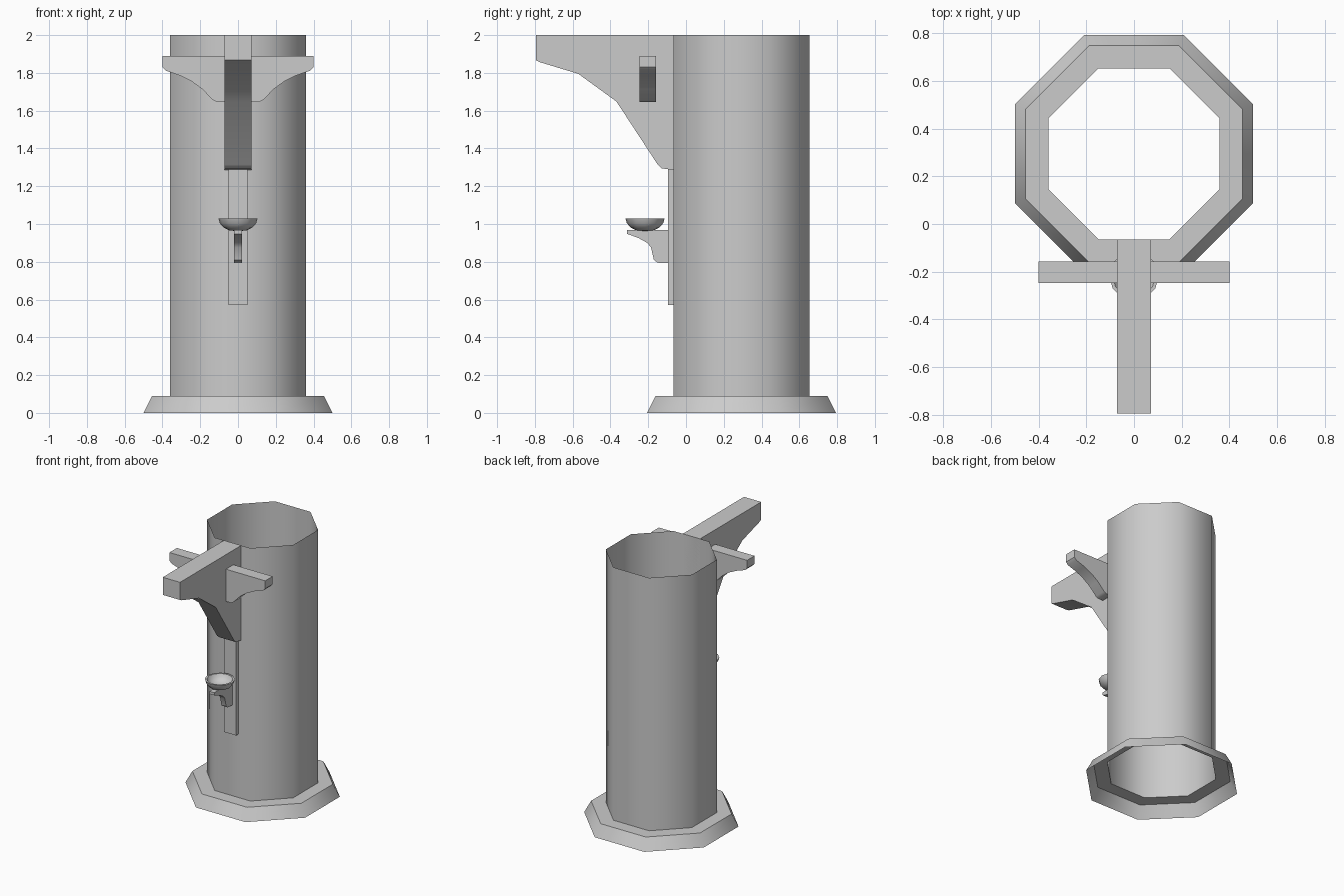
import bpy, bmesh, math

if "Cube" in bpy.data.objects:
    bpy.data.objects.remove(bpy.data.objects["Cube"])

CY = 0.294  # column centre in y


def finish(name, bm, angle):
    bmesh.ops.recalc_face_normals(bm, faces=bm.faces)
    me = bpy.data.meshes.new(name)
    bm.to_mesh(me)
    bm.free()
    ob = bpy.data.objects.new(name, me)
    bpy.context.collection.objects.link(ob)
    bpy.ops.object.select_all(action='DESELECT')
    ob.select_set(True)
    bpy.context.view_layer.objects.active = ob
    bpy.ops.object.shade_smooth_by_angle(angle=math.radians(angle))
    return ob


def lathe(name, profile, n, cy, phase=0.0, angle=50):
    """Rings of (radius, z) joined into an open shell; radius 0 closes to a point."""
    bm = bmesh.new()
    rings = []
    for r, z in profile:
        if r == 0:
            rings.append([bm.verts.new((0, cy, z))] * n)
        else:
            rings.append([bm.verts.new((r * math.cos(phase + 2 * math.pi * i / n),
                                        cy + r * math.sin(phase + 2 * math.pi * i / n), z))
                          for i in range(n)])
    for a, b in zip(rings, rings[1:]):
        for i in range(n):
            j = (i + 1) % n
            bm.faces.new(list(dict.fromkeys((a[i], a[j], b[j], b[i]))))
    return finish(name, bm, angle)


def extrude(name, pts, lo, hi, axis, angle=40):
    """Closed profile pushed along x (points are y,z) or along y (points are x,z)."""
    bm = bmesh.new()
    def place(p, d):
        return (d, p[0], p[1]) if axis == 'x' else (p[0], d, p[1])
    f = bm.faces.new([bm.verts.new(place(p, lo)) for p in pts])
    geo = bmesh.ops.extrude_face_region(bm, geom=[f])['geom']
    move = place((0, 0), hi - lo)
    bmesh.ops.translate(bm, vec=move, verts=[v for v in geo if isinstance(v, bmesh.types.BMVert)])
    return finish(name, bm, angle)


# Octagonal column and flared foot, both open shells (sizes are flat-to-centre)
k = 1 / math.cos(math.pi / 8)
lathe('column', [(0.359 * k, 0.09), (0.359 * k, 2.0)], 8, CY, math.pi / 8)
lathe('foot_skirt', [(0.5 * k, 0.0), (0.455 * k, 0.09), (0.359 * k, 0.09)], 8, CY, math.pi / 8)

# Long beam pointing forward
extrude('front_beam', [(-0.065, 2.0), (-0.795, 2.0), (-0.795, 1.867), (-0.775, 1.857),
                       (-0.57, 1.795), (-0.368, 1.648), (-0.15, 1.315), (-0.13, 1.295),
                       (-0.065, 1.285)], -0.072, 0.072, 'x')

# Cross arm, mirrored half profile
half = [(0.4, 1.89), (0.4, 1.83), (0.383, 1.812), (0.31, 1.787), (0.25, 1.758),
        (0.19, 1.715), (0.135, 1.658), (0.115, 1.647)]
extrude('cross_arm', half + [(-x, z) for x, z in reversed(half)], -0.247, -0.158, 'y')

# Backing strip under the beam
extrude('backing_strip', [(-0.065, 0.57), (-0.095, 0.57), (-0.095, 1.29), (-0.065, 1.29)],
        -0.05, 0.05, 'x')

# Small bracket holding the bowl
extrude('bowl_bracket', [(-0.093, 0.968), (-0.312, 0.968), (-0.312, 0.948), (-0.25, 0.925),
                         (-0.205, 0.9), (-0.185, 0.875), (-0.17, 0.81), (-0.15, 0.795),
                         (-0.093, 0.793)], -0.02, 0.02, 'x')

# Bowl with a thin wall
lathe('bowl', [(0, 0.962), (0.045, 0.966), (0.075, 0.98), (0.096, 1.004), (0.104, 1.03),
               (0.09, 1.03), (0.08, 1.008), (0.055, 0.987), (0, 0.978)], 12, -0.217)
